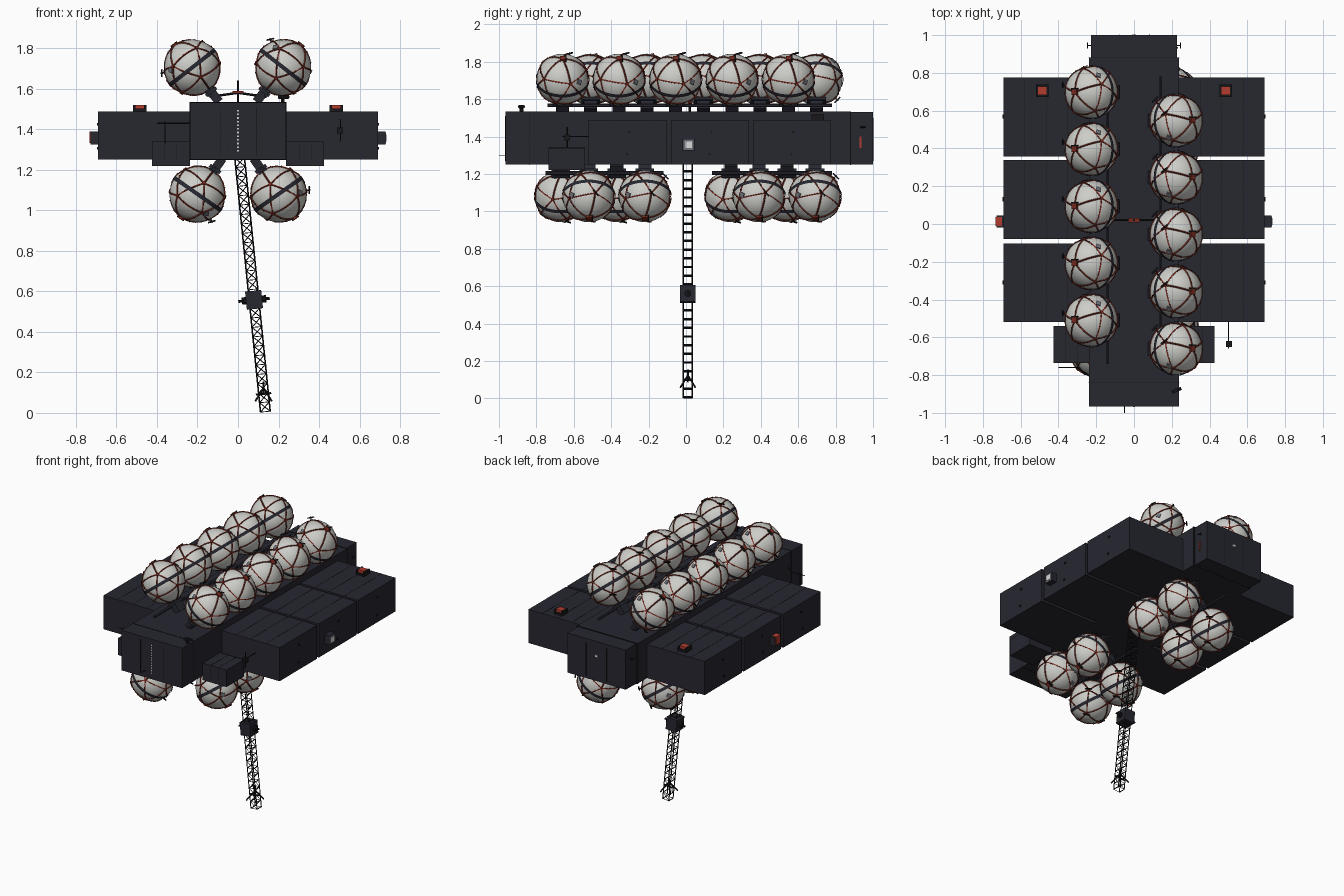
import bpy, bmesh, math
from mathutils import Vector, Matrix

cube = bpy.data.objects.get("Cube")
if cube:
    bpy.data.objects.remove(cube)


def material(name, r, g, b):
    m = bpy.data.materials.new(name)
    m.use_nodes = True
    m.diffuse_color = (r, g, b, 1)
    bsdf = next(n for n in m.node_tree.nodes if n.type == 'BSDF_PRINCIPLED')
    bsdf.inputs["Base Color"].default_value = (r, g, b, 1)
    bsdf.inputs["Roughness"].default_value = 0.7
    return m


HULL = material("charcoal", .02, .02, .03)
BLACK = material("near black", .009, .009, .011)
SHELL = material("pale grey", .61, .61, .58)
STRAP = material("dark red", .19, .024, .014)
LAMP = material("signal red", .45, .045, .028)
GLASS = material("light panel", .7, .7, .7)
SLATE = material("slate grey", .16, .17, .19)


def finish(name, bm, mat, smooth=False):
    me = bpy.data.meshes.new(name)
    bm.to_mesh(me)
    bm.free()
    me.materials.append(mat)
    for p in me.polygons:
        p.use_smooth = smooth
    ob = bpy.data.objects.new(name, me)
    bpy.context.collection.objects.link(ob)
    return ob


def add_box(bm, lo, hi):
    lo, hi = Vector(lo), Vector(hi)
    m = Matrix.Translation((lo + hi) / 2) @ Matrix.Diagonal((*(hi - lo), 1))
    bmesh.ops.create_cube(bm, size=1, matrix=m)


def add_rod(bm, a, b, r, sides=4):
    a, b = Vector(a), Vector(b)
    d = b - a
    m = Matrix.Translation((a + b) / 2) @ d.to_track_quat('Z', 'Y').to_matrix().to_4x4()
    bmesh.ops.create_cone(bm, cap_ends=True, segments=sides, radius1=r, radius2=r,
                          depth=d.length, matrix=m)


def boxes(name, mat, *pairs):
    bm = bmesh.new()
    for lo, hi in pairs:
        add_box(bm, lo, hi)
    return finish(name, bm, mat)


def rods(name, mat, r, *pairs, sides=6):
    bm = bmesh.new()
    for a, b in pairs:
        add_rod(bm, a, b, r, sides)
    return finish(name, bm, mat)


# Central hull and tail block
boxes("central_hull", HULL, ((-.238, -.965, 1.25), (.238, .88, 1.533)))
boxes("tail_block", HULL, ((-.228, .88, 1.25), (.228, 1, 1.53)))
boxes("hull_seams", BLACK,
      *[((-.24, y, 1.249), (.24, y + .004, 1.535)) for y in (-.84, .878)],
      *[((x, -.967, 1.27), (x + .004, -.96, 1.51)) for x in (-.09, .09)],
      *[((x, .995, 1.27), (x + .004, 1.002, 1.5)) for x in (-.08, .08)])
boxes("hull_ladder_marks", GLASS,
      *[((-.004, -.969, 1.29 + i * .018), (.004, -.96, 1.298 + i * .018)) for i in range(12)],
      ((-.01, .995, 1.42), (.01, 1.003, 1.435)))
rods("nose_whisker", BLACK, .002, ((-.05, -.96, 1.3), (-.05, -1, 1.3)))

# Side containers with roof grooves, roof lamps and small forward pods
for side, s in (("left", 1), ("right", -1)):
    def span(x0, x1, y0, y1, z0, z1):
        a, b = sorted((s * x0, s * x1))
        return (a, y0, z0), (b, y1, z1)
    for part, y in (("front", -.52), ("middle", -.08), ("rear", .358)):
        boxes(f"{side}_{part}_container", HULL, span(.238, .69, y, y + .418, 1.25, 1.488))
        boxes(f"{side}_{part}_grooves", BLACK,
              *[span(x, x + .003, y, y + .418, 1.486, 1.489) for x in (.35, .46, .58)])
        boxes(f"{side}_{part}_latches", BLACK,
              *[span(.688, .696, y + d, y + d + .012, z, z + .012)
                for d, z in ((.2, 1.3), (.21, 1.42))])
    boxes(f"{side}_forward_pod", HULL, span(.238, .425, -.735, -.54, 1.22, 1.34))
    boxes(f"{side}_pod_seams", BLACK,
          *[span(x, x + .003, -.736, -.54, 1.24, 1.341) for x in (.3, .36)])
    boxes(f"{side}_roof_lamp", LAMP, span(.463, .507, .682, .728, 1.5, 1.52))
    boxes(f"{side}_roof_lamp_housing", BLACK, span(.452, .518, .672, .738, 1.486, 1.502),
          span(.452, .463, .672, .738, 1.5, 1.519), span(.507, .518, .672, .738, 1.5, 1.519))
    boxes(f"{side}_side_port", HULL, span(.69, .728, -.018, .045, 1.325, 1.388))
    if s > 0:
        boxes("left_port_frame", SLATE, span(.726, .73, -.014, .041, 1.329, 1.384))
        boxes("left_port_window", GLASS, span(.728, .733, -.004, .031, 1.339, 1.374))
        boxes("left_tail_marker", LAMP, span(.226, .234, .928, .938, 1.34, 1.4))
    else:
        boxes("right_port_lamp", LAMP, span(.7, .733, -.01, .037, 1.333, 1.39))
    rods(f"{side}_tail_rail", BLACK, .003,
         span(.225, .245, .945, .945, 1.45, 1.45), span(.245, .245, .93, .96, 1.45, 1.45))

# Instrument booms at the front
rods("left_boom", BLACK, .003, ((.5, -.52, 1.4), (.5, -.66, 1.4)),
     ((.505, -.635, 1.34), (.505, -.635, 1.45)))
boxes("left_boom_box", BLACK, ((.488, -.65, 1.38), (.518, -.62, 1.41)))
rods("right_boom", BLACK, .003, ((-.238, -.8, 1.43), (-.3, -.76, 1.43)),
     ((-.3, -.76, 1.43), (-.4, -.76, 1.43)), ((-.36, -.76, 1.33), (-.36, -.76, 1.44)))
rods("nose_mast", BLACK, .01, ((.22, -.88, 1.53), (.22, -.88, 1.57)),
     ((.2, -.89, 1.56), (.25, -.87, 1.56)))

# Roof yoke with its lamp and aerial
rods("roof_yoke", BLACK, .006, ((-.14, .02, 1.56), (0, .02, 1.58)),
     ((.14, .02, 1.56), (0, .02, 1.58)), ((0, .02, 1.53), (0, .02, 1.64)))
boxes("yoke_lamp", STRAP, ((-.028, .008, 1.578), (.028, .032, 1.588)))

# Tank parts share one mesh each, with the pole pointing away from the hull
R = .138
bm = bmesh.new()
bmesh.ops.create_icosphere(bm, subdivisions=4, radius=R)
shell = finish("tank_shell", bm, SHELL, True)

ico = bmesh.new()
bmesh.ops.create_icosphere(ico, subdivisions=1, radius=1,
                           matrix=Matrix.Rotation(math.radians(20), 4, 'Z'))
corners = [v.co.normalized() for v in ico.verts]
straps, knobs = bmesh.new(), bmesh.new()
for e in ico.edges:
    a, b = (v.co.normalized() for v in e.verts)
    pts = [a.lerp(b, i / 6).normalized() * (R + .001) for i in range(7)]
    for p, q in zip(pts, pts[1:]):
        add_rod(straps, p, q, .0045)
    for i in (2, 4):
        add_rod(knobs, pts[i] * .99, pts[i] * 1.04, .0028)
for i, c in enumerate(corners):
    add_rod(straps, c * R * .97, c * (R + .008), .009, 6)
    if i in (4, 8):
        side_dir = c.orthogonal().normalized()
        add_rod(knobs, c * R, c * (R + .026), .004)
        add_rod(knobs, c * (R + .02) - side_dir * .022, c * (R + .02) + side_dir * .022, .005)
ico.free()
# Cap box at the pole
add_box(straps, (-.016, -.014, R - .01), (.016, .014, R + .01))
add_box(knobs, (-.02, .014, R - .01), (.02, .022, R + .012))
strap_net = finish("tank_straps", straps, STRAP)
knob_set = finish("tank_fittings", knobs, BLACK)

bm = bmesh.new()
bmesh.ops.create_cone(bm, cap_ends=False, segments=40, radius1=R + .005,
                      radius2=R + .005, depth=.02)
belt = finish("tank_belt", bm, HULL)

# Small service plates on the shell
bm = bmesh.new()
for d in (Vector((.66, .65, .4)), Vector((-.66, -.65, .4))):
    d.normalize()
    add_rod(bm, d * (R - .004), d * (R + .005), .018)
plates = finish("tank_plates", bm, SLATE)

# Strut block and foot plate joining each tank to the hull
strut = boxes("tank_strut", HULL, ((-.022, -.035, -.215), (.022, .035, -.13)),
              ((-.032, -.05, -.16), (.032, .05, -.142)))
kit = (shell, strap_net, knob_set, belt, plates, strut)

rows = (("upper_left", .223, 1.705, 38, [-.66 + .302 * i for i in range(5)]),
        ("upper_right", -.226, 1.705, -38, [-.51 + .302 * i for i in range(5)]),
        ("lower_left", .2, 1.08, 145, (-.52, -.22, .39, .69)),
        ("lower_right", -.2, 1.08, -145, (-.67, -.37, .24, .54)))
for row, x, z, angle, ys in rows:
    for i, y in enumerate(ys):
        for part in kit:
            ob = bpy.data.objects.new(f"{row}_{part.name}_{i + 1}", part.data)
            ob.location = (x, y, z)
            ob.rotation_euler = (0, math.radians(angle), 0)
            bpy.context.collection.objects.link(ob)
for part in kit:
    bpy.data.objects.remove(part)

# Mounting rails under the tank rows
for side, s in (("left", 1), ("right", -1)):
    rods(f"{side}_upper_rail", HULL, .01, ((s * .14, -.74, 1.567), (s * .14, .78, 1.567)))
    for part, y0, y1 in (("front", -.75, -.12), ("rear", .14, .78)):
        rods(f"{side}_{part}_lower_rail", HULL, .01, ((s * .12, y0, 1.205), (s * .12, y1, 1.205)))

# Leaning lattice mast
TOP, FOOT, W, N = Vector((.008, .01, 1.26)), Vector((.135, .01, .006)), .024, 27
across = Vector((FOOT.z - TOP.z, 0, TOP.x - FOOT.x)).normalized() * -W


def node(i, sx, sy):
    return TOP.lerp(FOOT, i / N) + across * sx + Vector((0, W * sy, 0))


bm = bmesh.new()
for sx in (-1, 1):
    for sy in (-1, 1):
        add_rod(bm, node(0, sx, sy), node(N, sx, sy), .0038)
for i in range(N + 1):
    for s in (-1, 1):
        add_rod(bm, node(i, s, -1), node(i, s, 1), .004)
        add_rod(bm, node(i, -1, s), node(i, 1, s), .002)
        if i < N:
            d = s if i % 2 else -s
            add_rod(bm, node(i, -d, s), node(i + 1, d, s), .0024)
finish("lattice_mast", bm, BLACK)

# Instrument box part way down, with side drums
lean = math.atan2(TOP.x - FOOT.x, TOP.z - FOOT.z)
mid = TOP.lerp(FOOT, .56)
for ob in (boxes("mast_box", HULL, ((-.04, -.042, -.045), (.04, .042, .045))),
           rods("mast_drums", BLACK, .018, ((-.06, 0, 0), (.06, 0, 0)), sides=10),
           rods("mast_drum_tips", BLACK, .007, ((-.078, 0, 0), (.078, 0, 0)))):
    ob.location = mid
    ob.rotation_euler = (0, lean, 0)

# Splayed aerials near the foot
hub = TOP.lerp(FOOT, .93)
rods("foot_aerials", BLACK, .005,
     *[(hub + Vector((0, 0, .03)), hub + Vector((sx * .04, sy * .04, -.035)))
       for sx in (-1, 1) for sy in (-1, 1)],
     (hub - across * 1.6, hub + across * 1.6), (hub, hub + Vector((0, 0, .06))))
